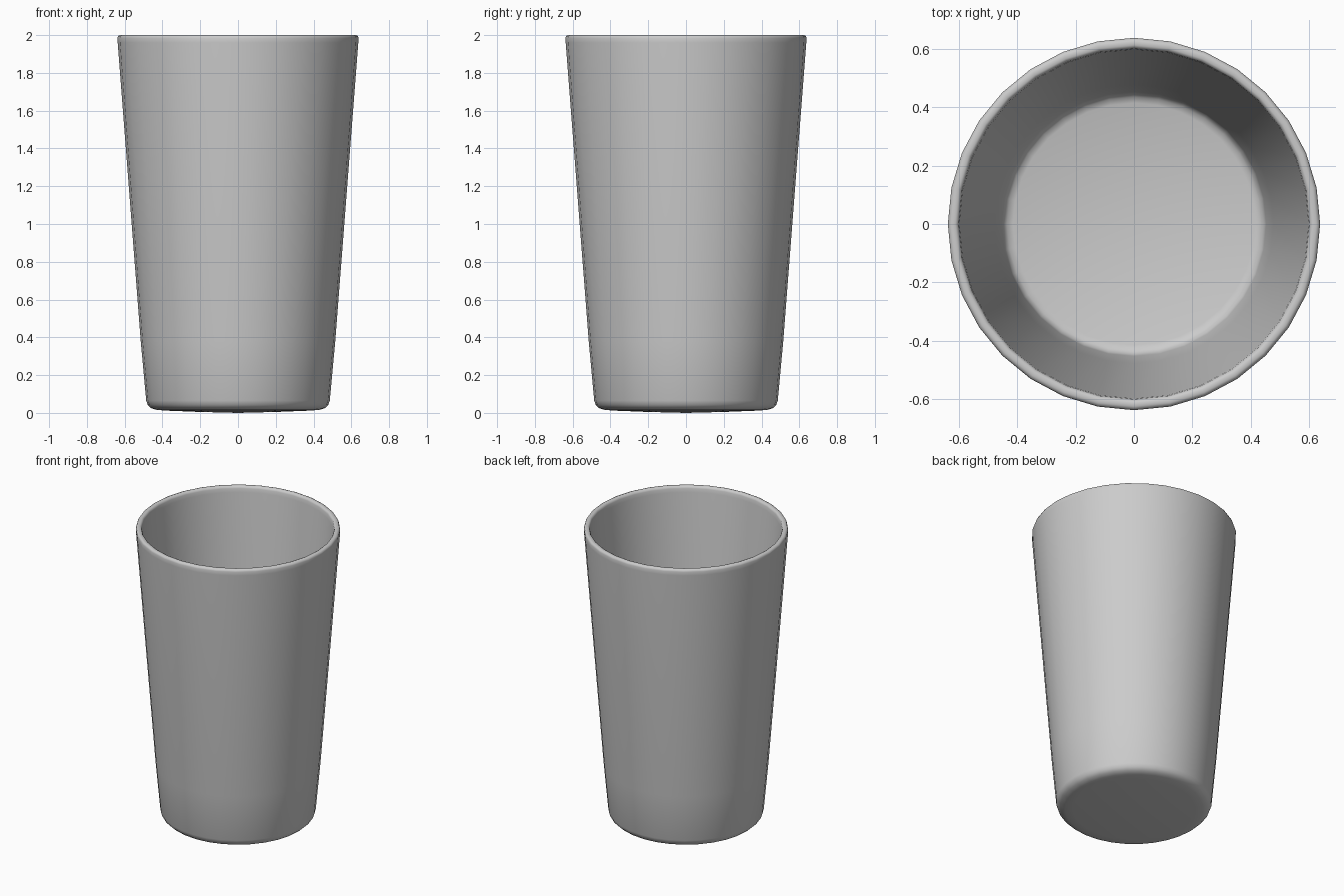
import bpy, bmesh, math

if "Cube" in bpy.data.objects:
    bpy.data.objects.remove(bpy.data.objects["Cube"])

SIDES = 32

# Cup cross-section (radius, height): underside, outer wall, rim, inner wall, floor
profile = [
    (0, 0.0), (0.2, 0.005), (0.38, 0.012), (0.43, 0.016), (0.46, 0.025),
    (0.478, 0.042), (0.486, 0.065), (0.515, 0.38), (0.637, 1.96),
    (0.638, 1.985), (0.634, 1.996), (0.625, 2.0), (0.613, 2.0),
    (0.605, 1.996), (0.601, 1.985), (0.598, 1.96), (0.478, 0.38),
    (0.453, 0.09), (0.447, 0.068), (0.435, 0.055), (0.415, 0.048), (0, 0.045),
]

# Lathe the profile around the vertical axis
bm = bmesh.new()
rings = []
for r, z in profile:
    if r == 0:
        rings.append([bm.verts.new((0, 0, z))] * SIDES)
    else:
        rings.append([bm.verts.new((r * math.cos(a), r * math.sin(a), z))
                      for a in (2 * math.pi * i / SIDES for i in range(SIDES))])
for low, high in zip(rings, rings[1:]):
    for i in range(SIDES):
        j = (i + 1) % SIDES
        bm.faces.new(dict.fromkeys((low[i], low[j], high[j], high[i])))
bmesh.ops.recalc_face_normals(bm, faces=bm.faces)
for f in bm.faces:
    f.smooth = True

mesh = bpy.data.meshes.new("tumbler_cup")
bm.to_mesh(mesh)
bm.free()
cup = bpy.data.objects.new("tumbler_cup", mesh)
bpy.context.collection.objects.link(cup)
